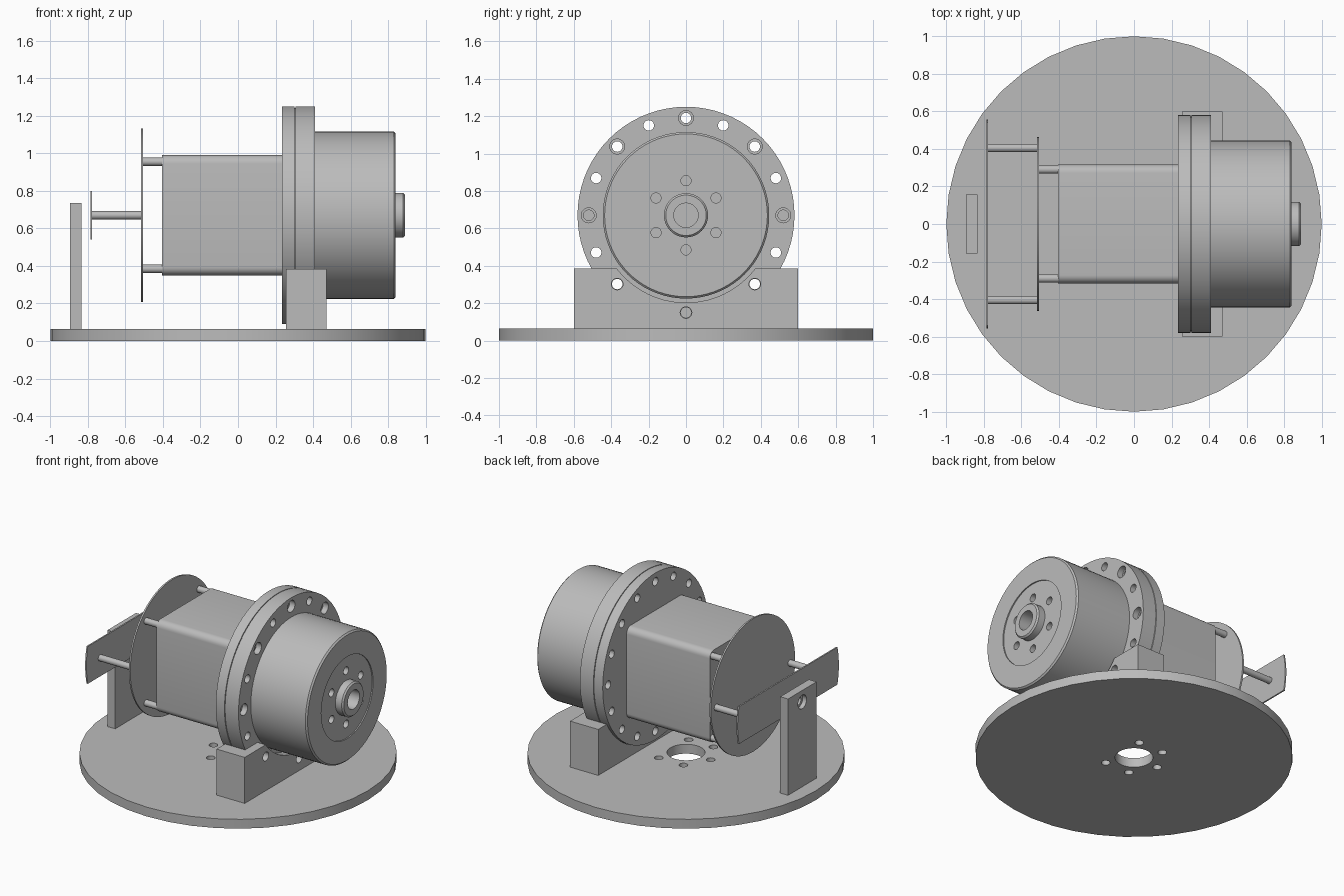
import bpy, bmesh
from math import pi, sin, cos, radians, sqrt, asin
from mathutils import Matrix, Vector

AXIS = 0.67  # height of the motor shaft

if "Cube" in bpy.data.objects:
    bpy.data.objects.remove(bpy.data.objects["Cube"])

grey = bpy.data.materials.new("plain grey")
grey.use_nodes = True
COLOUR = (0.5, 0.5, 0.5, 1)
grey.diffuse_color = COLOUR
grey.node_tree.nodes["Principled BSDF"].inputs["Base Color"].default_value = COLOUR


def make(name, bm):
    bmesh.ops.recalc_face_normals(bm, faces=bm.faces)
    mesh = bpy.data.meshes.new(name)
    bm.to_mesh(mesh)
    bm.free()
    mesh.materials.append(grey)
    ob = bpy.data.objects.new(name, mesh)
    bpy.context.collection.objects.link(ob)
    return ob


def add_rod(bm, x0, x1, y, z, r, segs=24):
    """Cylinder along x."""
    m = Matrix.Translation(((x0 + x1) / 2, y, z)) @ Matrix.Rotation(pi / 2, 4, 'Y')
    bmesh.ops.create_cone(bm, cap_ends=True, segments=segs, radius1=r, radius2=r,
                          depth=x1 - x0, matrix=m)


def add_post(bm, x, y, z0, z1, r, segs=24):
    """Cylinder along z."""
    bmesh.ops.create_cone(bm, cap_ends=True, segments=segs, radius1=r, radius2=r,
                          depth=z1 - z0, matrix=Matrix.Translation((x, y, (z0 + z1) / 2)))


def box(name, lo, hi):
    bm = bmesh.new()
    lo, hi = Vector(lo), Vector(hi)
    bmesh.ops.create_cube(bm, size=1, matrix=Matrix.Translation((lo + hi) / 2)
                          @ Matrix.Diagonal((*(hi - lo), 1)))
    return make(name, bm)


def lathe(name, profile, segs=72):
    """Spin (x, radius) points around the shaft."""
    bm = bmesh.new()
    verts = [bm.verts.new((x, 0, AXIS + r)) for x, r in profile]
    edges = [bm.edges.new(pair) for pair in zip(verts, verts[1:])]
    bmesh.ops.spin(bm, geom=verts + edges, cent=(0, 0, AXIS), axis=(1, 0, 0),
                   angle=2 * pi, steps=segs, use_merge=True)
    bmesh.ops.remove_doubles(bm, verts=bm.verts, dist=1e-5)
    return make(name, bm)


def cut(ob, bm):
    """Subtract the cutter mesh from the part."""
    cutter = make("cutter", bm)
    cutter.hide_render = True
    mod = ob.modifiers.new("cut", 'BOOLEAN')
    mod.operation, mod.solver, mod.object = 'DIFFERENCE', 'EXACT', cutter
    bpy.context.view_layer.objects.active = ob
    bpy.ops.object.modifier_apply(modifier=mod.name)
    bpy.data.objects.remove(cutter)


def on_circle(r, deg):
    a = radians(deg)
    return r * cos(a), AXIS + r * sin(a)


# Round base with a centre opening and five screw holes
bm = bmesh.new()
add_post(bm, 0, 0, 0, 0.065, 1, 40)
base = make("base_plate", bm)
bm = bmesh.new()
add_post(bm, 0, 0, -0.1, 0.2, 0.12, 32)
for deg in range(60, 301, 60):
    add_post(bm, 0.19 * cos(radians(deg)), 0.19 * sin(radians(deg)), -0.1, 0.2, 0.028)
cut(base, bm)

# Upright sensor post with a counterbored hole
post = box("sensor_post", (-0.895, -0.157, 0.065), (-0.835, 0.157, 0.735))
for x0, x1, r in ((-1, -0.865, 0.047), (-1, -0.7, 0.028)):
    bm = bmesh.new()
    add_rod(bm, x0, x1, 0, 0.655, r)
    cut(post, bm)

# Front support block: flange pocket, drum cradle and bolt holes
mount = box("mount_block", (0.255, -0.6, 0.065), (0.472, 0.6, 0.385))
for x0, x1, r in ((0.2, 0.41, 0.582), (0.2, 0.6, 0.467)):
    bm = bmesh.new()
    add_rod(bm, x0, x1, 0, AXIS, r, 72)
    cut(mount, bm)
bm = bmesh.new()
for deg in (225, 270, 315):
    add_rod(bm, 0.1, 0.6, *on_circle(0.52, deg), 0.031)
cut(mount, bm)

# Double flange with a ring of holes, every second one counterbored
flange = lathe("flange", [(0.235, 0), (0.235, 0.58), (0.302, 0.58), (0.302, 0.572),
                          (0.307, 0.572), (0.307, 0.58), (0.41, 0.58), (0.41, 0)])
bm = bmesh.new()
for i in range(16):
    add_rod(bm, 0.1, 0.6, *on_circle(0.52, i * 22.5), 0.028)
cut(flange, bm)
bm = bmesh.new()
for i in range(8):
    add_rod(bm, 0.37, 0.6, *on_circle(0.52, i * 45), 0.04)
cut(flange, bm)

# Gear drum with recessed face, hub and bore
drum = lathe("gear_drum", [(0.41, 0), (0.41, 0.445), (0.83, 0.445), (0.84, 0.435),
                           (0.84, 0.285), (0.832, 0.285), (0.832, 0.118), (0.88, 0.118),
                           (0.89, 0.108), (0.89, 0.065), (0.79, 0.065), (0.79, 0)])
bm = bmesh.new()
for deg in range(30, 390, 60):
    add_rod(bm, 0.77, 0.9, *on_circle(0.185, deg), 0.027)
cut(drum, bm)

# Square motor body with rounded long edges
body = box("motor_body", (-0.405, -0.317, AXIS - 0.32), (0.235, 0.317, AXIS + 0.32))
bm = bmesh.new()
bm.from_mesh(body.data)
long_edges = [e for e in bm.edges if abs(e.verts[0].co.x - e.verts[1].co.x) > 0.1]
bmesh.ops.bevel(bm, geom=long_edges, offset=0.045, segments=6, profile=0.5, affect='EDGES')
bm.to_mesh(body.data)
bm.free()

# Rear disc and its four spacers
bm = bmesh.new()
add_rod(bm, -0.516, -0.505, 0, AXIS, 0.463, 64)
make("rear_disc", bm)
bm = bmesh.new()
for y in (-0.29, 0.29):
    for z in (-0.285, 0.285):
        add_rod(bm, -0.51, -0.4, y, AXIS + z, 0.022)
make("disc_spacers", bm)

# Rear strip with arc-shaped ends and its two spacers
R, HALF = 0.556, 0.13
spread = asin(HALF / R)
bm = bmesh.new()
ring = [bm.verts.new((-0.787, R * cos(a), AXIS + R * sin(a)))
        for start in (0, pi) for a in (start + spread * k / 4 for k in range(-4, 5))]
face = bm.faces.new(ring)
out = bmesh.ops.extrude_face_region(bm, geom=[face])
bmesh.ops.translate(bm, vec=(0.01, 0, 0),
                    verts=[v for v in out["geom"] if isinstance(v, bmesh.types.BMVert)])
make("rear_strip", bm)
bm = bmesh.new()
for y in (-0.405, 0.405):
    add_rod(bm, -0.78, -0.51, y, AXIS, 0.022)
make("strip_spacers", bm)

# Smooth the round walls, keep the edges sharp
bpy.ops.object.select_all(action='DESELECT')
for ob in bpy.context.scene.objects:
    if ob.type == 'MESH':
        ob.select_set(True)
        bpy.context.view_layer.objects.active = ob
bpy.ops.object.shade_smooth_by_angle(angle=radians(30))
